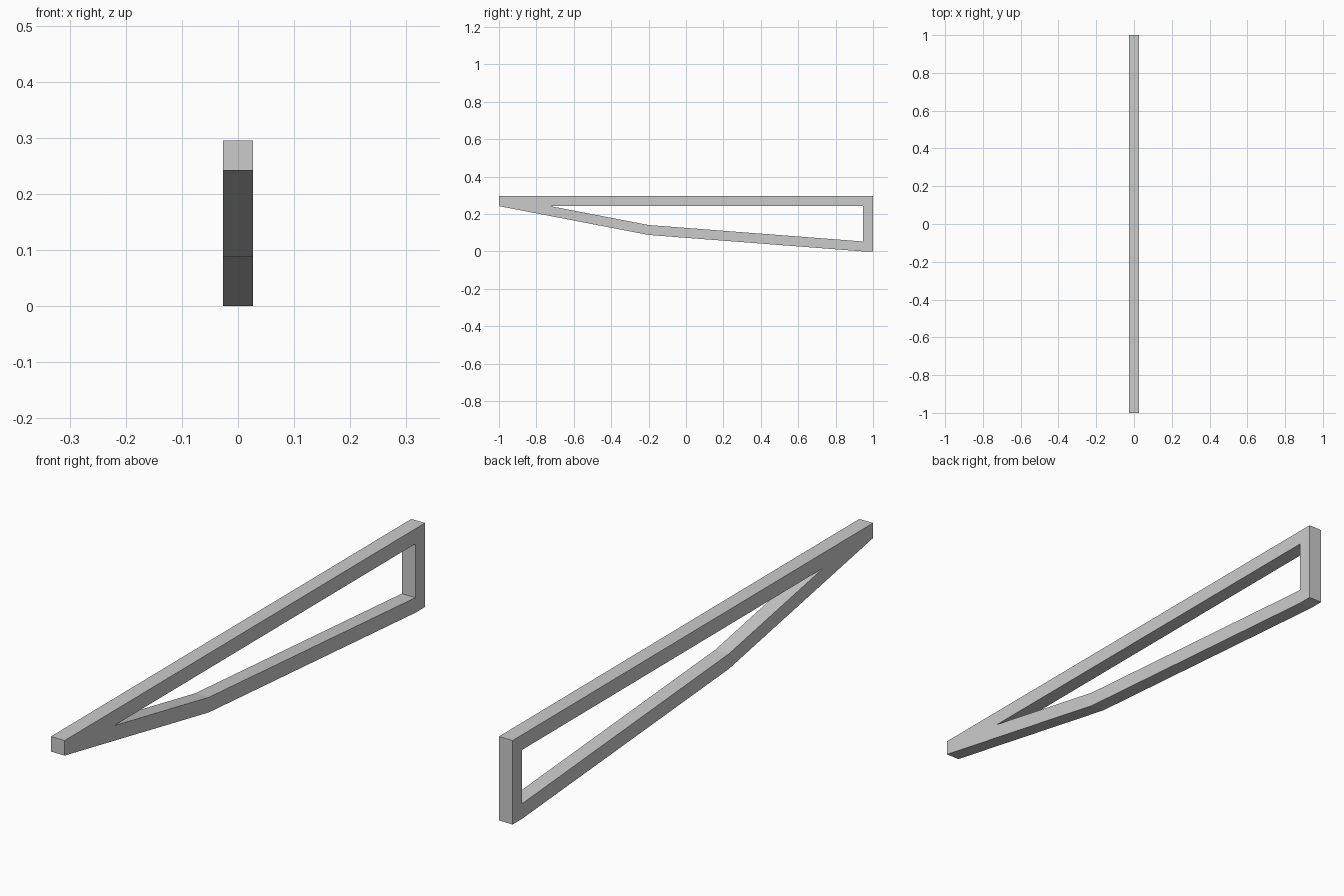
import bpy
import bmesh

if "Cube" in bpy.data.objects:
    bpy.data.objects.remove(bpy.data.objects["Cube"], do_unlink=True)

BAR = 0.053      # thickness and width of every bar
TOP = 0.295      # height of the upper edge
KINK = (-0.2, 0.088)   # bend in the lower bar

# Frame outline and opening in the y-z plane
slope = (TOP - BAR - KINK[1]) / (KINK[0] + 1)
apex = -1 + BAR / slope
outer = [(-1, TOP), (-1, TOP - BAR), KINK, (1 - BAR, 0), (1, 0), (1, TOP)]
inner = [(apex, TOP - BAR), (KINK[0], KINK[1] + BAR),
         (1 - BAR, BAR), (1 - BAR, TOP - BAR)]

# Fill the outline around the opening, then extrude it across the width
bm = bmesh.new()
edges = []
for loop in (outer, inner):
    verts = [bm.verts.new((-BAR / 2, y, z)) for y, z in loop]
    edges += [bm.edges.new((v, verts[i - 1])) for i, v in enumerate(verts)]
bmesh.ops.triangle_fill(bm, edges=edges, use_beauty=True)
side = bmesh.ops.extrude_face_region(bm, geom=bm.faces[:], use_keep_orig=True)
moved = [g for g in side["geom"] if isinstance(g, bmesh.types.BMVert)]
bmesh.ops.translate(bm, verts=moved, vec=(BAR, 0, 0))
bmesh.ops.recalc_face_normals(bm, faces=bm.faces[:])
bmesh.ops.dissolve_limit(bm, angle_limit=0.01, verts=bm.verts[:], edges=bm.edges[:])

mesh = bpy.data.meshes.new("bracket_frame")
bm.to_mesh(mesh)
bm.free()
frame = bpy.data.objects.new("bracket_frame", mesh)
bpy.context.collection.objects.link(frame)

# Plain grey finish
grey = bpy.data.materials.new("light_grey")
grey.use_nodes = True
colour = (0.6, 0.6, 0.6, 1)
grey.diffuse_color = colour
grey.node_tree.nodes["Principled BSDF"].inputs["Base Color"].default_value = colour
mesh.materials.append(grey)
